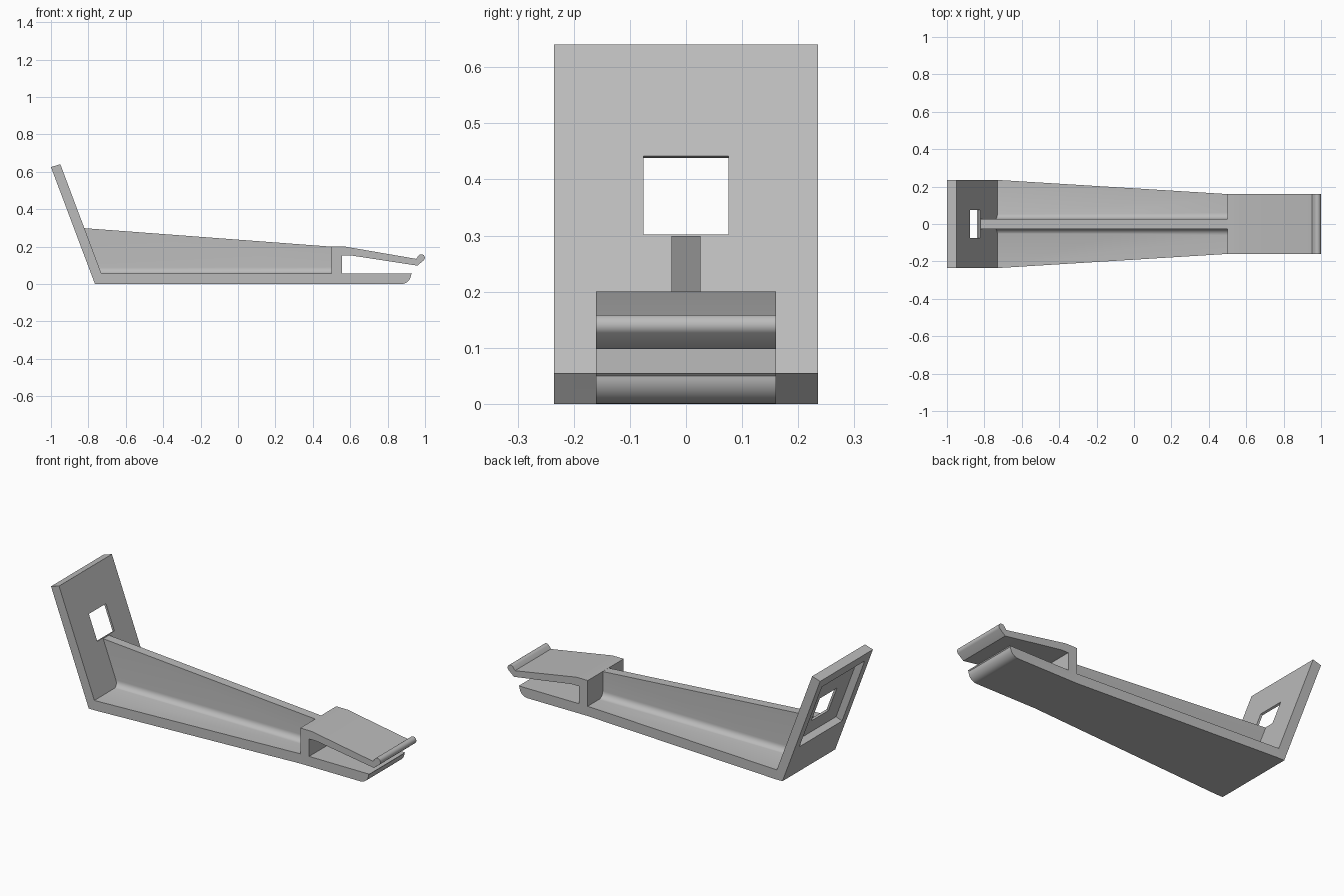
import bpy, bmesh, math
from mathutils import Vector

if "Cube" in bpy.data.objects:
    bpy.data.objects.remove(bpy.data.objects["Cube"])

grey = bpy.data.materials.new("plain grey")
grey.diffuse_color = (0.5, 0.5, 0.5, 1)
grey.use_nodes = True
grey.node_tree.nodes["Principled BSDF"].inputs["Base Color"].default_value = grey.diffuse_color


def mesh_object(name, rings):
    """Solid skinned between two matching rings of points."""
    bm = bmesh.new()
    a, b = [[bm.verts.new(p) for p in ring] for ring in rings]
    bm.faces.new(a)
    bm.faces.new(b[::-1])
    for i in range(len(a)):
        j = (i + 1) % len(a)
        bm.faces.new((a[j], a[i], b[i], b[j]))
    bmesh.ops.recalc_face_normals(bm, faces=bm.faces)
    me = bpy.data.meshes.new(name)
    bm.to_mesh(me)
    bm.free()
    me.materials.append(grey)
    ob = bpy.data.objects.new(name, me)
    bpy.context.collection.objects.link(ob)
    return ob


def prism(name, profile, width):
    """Side profile (x, z) spread to +-width(x) in y."""
    w = width if callable(width) else (lambda x: width)
    return mesh_object(name, [[(x, s * w(x), z) for x, z in profile] for s in (-1, 1)])


def combine(target, other, op):
    mod = target.modifiers.new(op, 'BOOLEAN')
    mod.operation, mod.solver, mod.object = op, 'EXACT', other
    bpy.context.view_layer.objects.active = target
    bpy.ops.object.modifier_apply(modifier=mod.name)
    bpy.data.objects.remove(other)


BACK, FRONT, FLOOR = 0.235, 0.16, 0.055
X0, X1 = -0.72, 0.5

# Leaning back plate: points on its inner face, pushed outward by a depth
low, high = Vector((-0.73, FLOOR)), Vector((-0.95, 0.64))
run = (high - low).normalized()
outward = Vector((-run.y, run.x))


def on_plate(z, depth):
    return low.lerp(high, (z - low.y) / (high.y - low.y)) + outward * depth


bracket = prism("bracket", [(-0.765, 0), (-1, 0.625), high, low, (X0, FLOOR), (X0, 0)], BACK)


def plate_cut(name, z0, z1, d0, d1, width):
    pts = [on_plate(z0, d0), on_plate(z1, d0), on_plate(z1, d1), on_plate(z0, d1)]
    combine(bracket, prism(name, pts, width), 'DIFFERENCE')


# Shallow pocket in the rear of the plate, and the square window through it
plate_cut("pocket", 0.215, 0.59, 0.012, 0.12, 0.19)
plate_cut("window", 0.302, 0.442, -0.03, 0.12, 0.076)

# Tapered floor
floor = prism("floor", [(X0, 0), (X0, FLOOR), (X1, FLOOR), (X1, 0)],
              lambda x: BACK + (FRONT - BACK) * (x - X0) / (X1 - X0))
combine(bracket, floor, 'UNION')

# Straight lower jaw with a rounded lower lip
lip = [(0.875 + 0.05 * math.sin(a), 0.05 - 0.05 * math.cos(a))
       for a in [math.radians(9 * i) for i in range(11)]]
jaw = prism("lower_jaw", [(X1, 0)] + lip + [(0.93, FLOOR), (X1, FLOOR)], FRONT)
combine(bracket, jaw, 'UNION')

# Block and springy upper jaw with an upturned tip
tip = [(0.98 + 0.019 * math.cos(a), 0.14 + 0.019 * math.sin(a))
       for a in [math.radians(135 - 18 * i) for i in range(11)]]
upper = prism("upper_jaw", [(X1, FLOOR), (X1, 0.2), (0.57, 0.2), (0.953, 0.134)] + tip
              + [(0.959, 0.098), (0.6, 0.153), (0.555, 0.153), (0.555, FLOOR)], FRONT)
combine(bracket, upper, 'UNION')

# Sloping centre rib with filleted foot
R, HALF = 0.035, 0.026
foot = [(HALF + R - R * math.cos(a), FLOOR + R - R * math.sin(a))
        for a in [math.radians(11.25 * i) for i in range(9)]]
side = [(HALF, None)] + foot + [(HALF + R, FLOOR - 0.01)]
section = side + [(-y, z) for y, z in reversed(side)]
rear, fore = [], []
for y, z in section:
    p = on_plate(0.3 if z is None else z, 0.004)
    rear.append((p.x, y, p.y))
    fore.append((X1 + 0.005, y, 0.199 if z is None else z))
combine(bracket, mesh_object("rib", [rear, fore]), 'UNION')

bpy.ops.object.select_all(action='DESELECT')
bracket.select_set(True)
bpy.context.view_layer.objects.active = bracket
bpy.ops.object.shade_smooth_by_angle(angle=math.radians(25))
